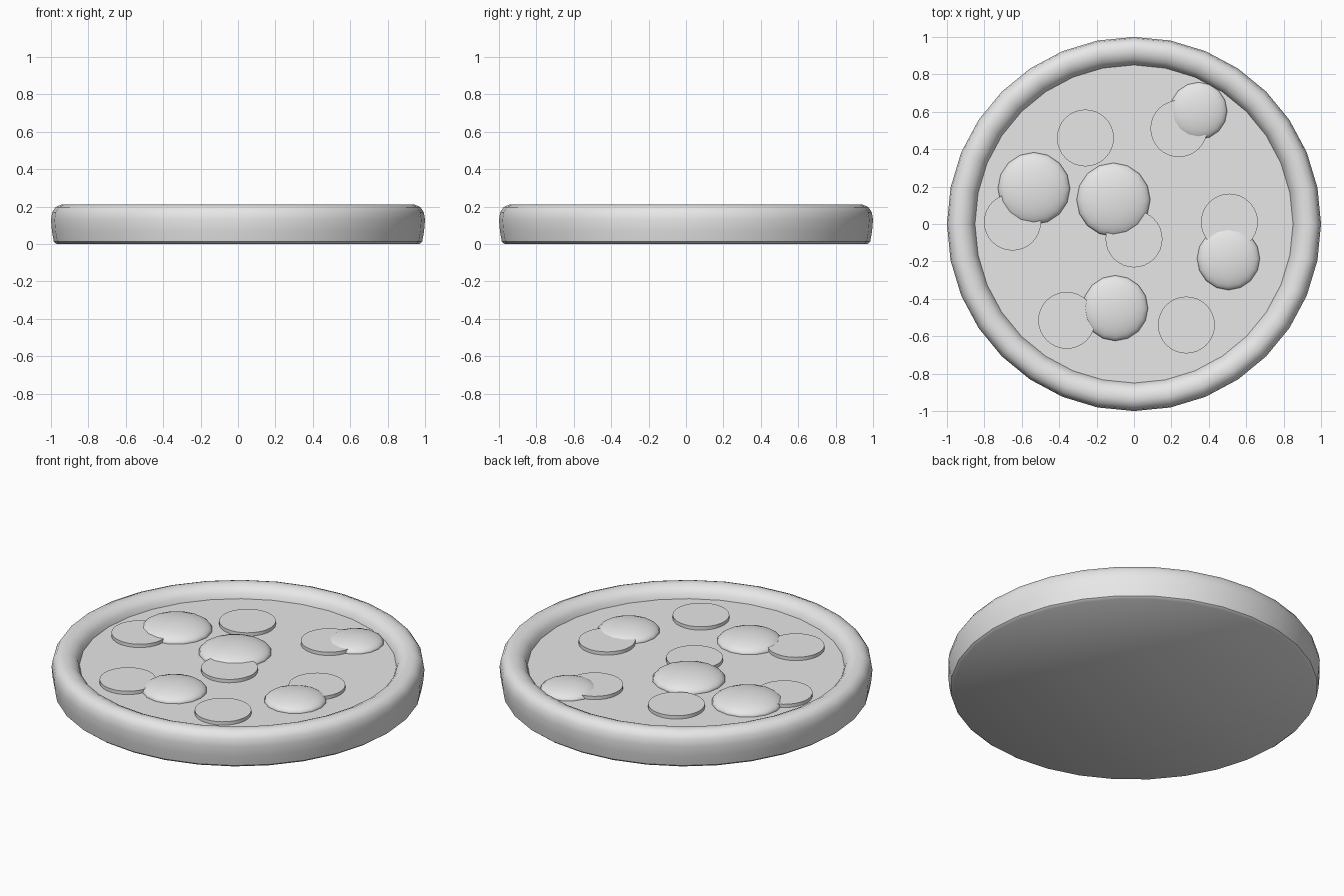
import bpy
import bmesh
import math

cube = bpy.data.objects.get("Cube")
if cube:
    bpy.data.objects.remove(cube, do_unlink=True)

# One plain material for everything
grey = bpy.data.materials.new("plain grey")
grey.use_nodes = True
colour = (0.8, 0.8, 0.8, 1)
grey.diffuse_color = colour
grey.node_tree.nodes["Principled BSDF"].inputs["Base Color"].default_value = colour

FLOOR = 0.144


def finish(name, bm, angle):
    """Turn a bmesh into a smooth-shaded object with sharp corners kept."""
    bmesh.ops.recalc_face_normals(bm, faces=bm.faces)
    mesh = bpy.data.meshes.new(name)
    bm.to_mesh(mesh)
    bm.free()
    mesh.materials.append(grey)
    obj = bpy.data.objects.new(name, mesh)
    bpy.context.collection.objects.link(obj)
    bpy.ops.object.select_all(action="DESELECT")
    obj.select_set(True)
    bpy.context.view_layer.objects.active = obj
    bpy.ops.object.shade_smooth_by_angle(angle=math.radians(angle))
    return obj


def lathe(name, profile, sides, centre=(0, 0), angle=40):
    """Revolve (radius, height) points and cap both ends."""
    bm = bmesh.new()
    rings = []
    for r, z in profile:
        ring = []
        for i in range(sides):
            a = math.tau * i / sides
            ring.append(bm.verts.new((centre[0] + r * math.cos(a), centre[1] + r * math.sin(a), z)))
        rings.append(ring)
    for low, high in zip(rings, rings[1:]):
        for i in range(sides):
            j = (i + 1) % sides
            bm.faces.new((low[i], low[j], high[j], high[i]))
    bm.faces.new(rings[0][::-1])
    bm.faces.new(rings[-1])
    return finish(name, bm, angle)


# Round base with a raised, rounded crust and a sunken flat floor
lathe("crust_base", [
    (0.97, 0), (0.985, 0.012), (0.995, 0.07), (1.0, 0.13), (0.993, 0.17),
    (0.975, 0.197), (0.945, 0.21), (0.91, 0.208), (0.88, 0.194),
    (0.86, 0.172), (0.85, FLOOR)], 32)

# Thin round slices lying on the floor
slices = [(-0.26, 0.46), (0.24, 0.51), (-0.65, 0.01), (0.0, -0.08),
          (0.51, 0.01), (-0.36, -0.515), (0.28, -0.54)]
for n, centre in enumerate(slices, 1):
    lathe(f"slice_{n}", [(0.152, FLOOR - 0.02), (0.152, FLOOR + 0.02)], 32, centre)

# Flattened balls half sunk into the floor
domes = [(-0.535, 0.19, 0.193), (-0.11, 0.13, 0.197), (0.345, 0.605, 0.153),
         (0.505, -0.185, 0.168), (-0.1, -0.45, 0.175)]
for n, (x, y, r) in enumerate(domes, 1):
    bm = bmesh.new()
    bmesh.ops.create_uvsphere(bm, u_segments=16, v_segments=12, radius=r)
    dome = finish(f"dome_{n}", bm, 60)
    dome.location = (x, y, FLOOR)
    dome.scale.z = 0.3
